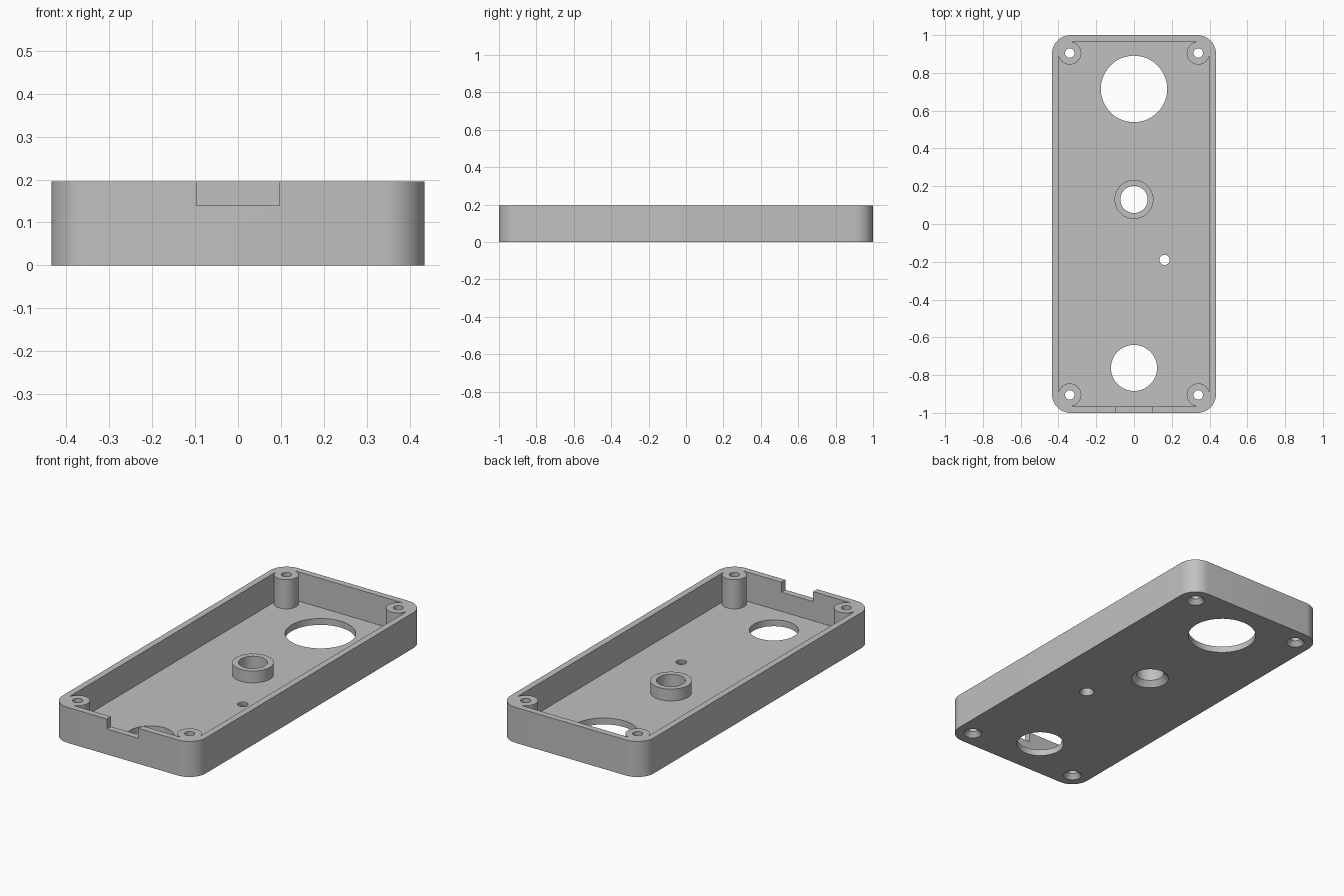
import bpy
import bmesh
from mathutils import Matrix, Vector

cube = bpy.data.objects.get("Cube")
if cube:
    bpy.data.objects.remove(cube, do_unlink=True)

HALF_X, HALF_Y, HEIGHT = 0.435, 1.0, 0.195
WALL, FLOOR, CORNER = 0.035, 0.035, 0.1
POST_X, POST_Y = 0.34, 0.905

grey = bpy.data.materials.new("light_grey_plastic")
grey.use_nodes = True
colour = (0.53, 0.53, 0.53, 1)
grey.diffuse_color = colour
grey.node_tree.nodes["Principled BSDF"].inputs["Base Color"].default_value = colour


def finish(name, bm):
    mesh = bpy.data.meshes.new(name)
    bm.to_mesh(mesh)
    bm.free()
    mesh.materials.append(grey)
    obj = bpy.data.objects.new(name, mesh)
    bpy.context.collection.objects.link(obj)
    return obj


def block(name, hx, hy, z0, z1, radius=0, y=0):
    """Box from z0 to z1 with optionally rounded upright edges."""
    bm = bmesh.new()
    bmesh.ops.create_cube(bm, size=1)
    bmesh.ops.scale(bm, vec=(2 * hx, 2 * hy, z1 - z0), verts=bm.verts)
    bmesh.ops.translate(bm, vec=(0, y, (z0 + z1) / 2), verts=bm.verts)
    if radius:
        upright = [e for e in bm.edges
                   if abs(e.verts[0].co.z - e.verts[1].co.z) > 0.01]
        bmesh.ops.bevel(bm, geom=upright, offset=radius, segments=12,
                        profile=0.5, affect='EDGES')
    return finish(name, bm)


def cone(name, x, y, z0, z1, r0, r1=None):
    """Round solid from radius r0 at z0 to r1 at z1."""
    bm = bmesh.new()
    place = Matrix.Translation(Vector((x, y, (z0 + z1) / 2)))
    bmesh.ops.create_cone(bm, cap_ends=True, segments=48, radius1=r0,
                          radius2=r0 if r1 is None else r1,
                          depth=z1 - z0, matrix=place)
    return finish(name, bm)


def combine(target, tool, operation):
    mod = target.modifiers.new(operation.lower(), 'BOOLEAN')
    mod.operation = operation
    mod.solver = 'EXACT'
    mod.object = tool
    bpy.context.view_layer.objects.active = target
    bpy.ops.object.modifier_apply(modifier=mod.name)
    bpy.data.objects.remove(tool, do_unlink=True)


# Open tray with rounded corners
case = block("enclosure_shell", HALF_X, HALF_Y, 0, HEIGHT, CORNER)
cavity = block("cavity_cutter", HALF_X - WALL, HALF_Y - WALL,
               FLOOR, HEIGHT + 0.1, CORNER - WALL)
combine(case, cavity, 'DIFFERENCE')

# Corner screw posts and raised collar
posts = [(sx * POST_X, sy * POST_Y) for sx in (-1, 1) for sy in (-1, 1)]
for x, y in posts:
    combine(case, cone("screw_post", x, y, FLOOR / 2, HEIGHT, 0.061), 'UNION')
combine(case, cone("collar", 0, 0.13, FLOOR / 2, 0.1, 0.103), 'UNION')

# Through holes: x, y, radius, countersink radius, countersink depth
holes = [(0, 0.715, 0.176, 0, 0),
         (0, -0.762, 0.122, 0, 0),
         (0, 0.13, 0.072, 0.097, 0.03),
         (0.162, -0.19, 0.027, 0.038, 0.02)]
holes += [(x, y, 0.025, 0.047, 0.025) for x, y in posts]
for x, y, r, sink, depth in holes:
    combine(case, cone("hole_cutter", x, y, -0.1, HEIGHT + 0.1, r), 'DIFFERENCE')
    if sink:
        # Extend the cone below the base so its mouth matches at z = 0
        flare = cone("countersink_cutter", x, y, -depth, depth, 2 * sink - r, r)
        combine(case, flare, 'DIFFERENCE')

# Cable notch in the front wall
notch = block("notch_cutter", 0.097, 0.05, 0.14, HEIGHT + 0.1, y=-HALF_Y)
combine(case, notch, 'DIFFERENCE')

bpy.ops.object.select_all(action='DESELECT')
case.select_set(True)
bpy.context.view_layer.objects.active = case
bpy.ops.object.shade_smooth_by_angle()
